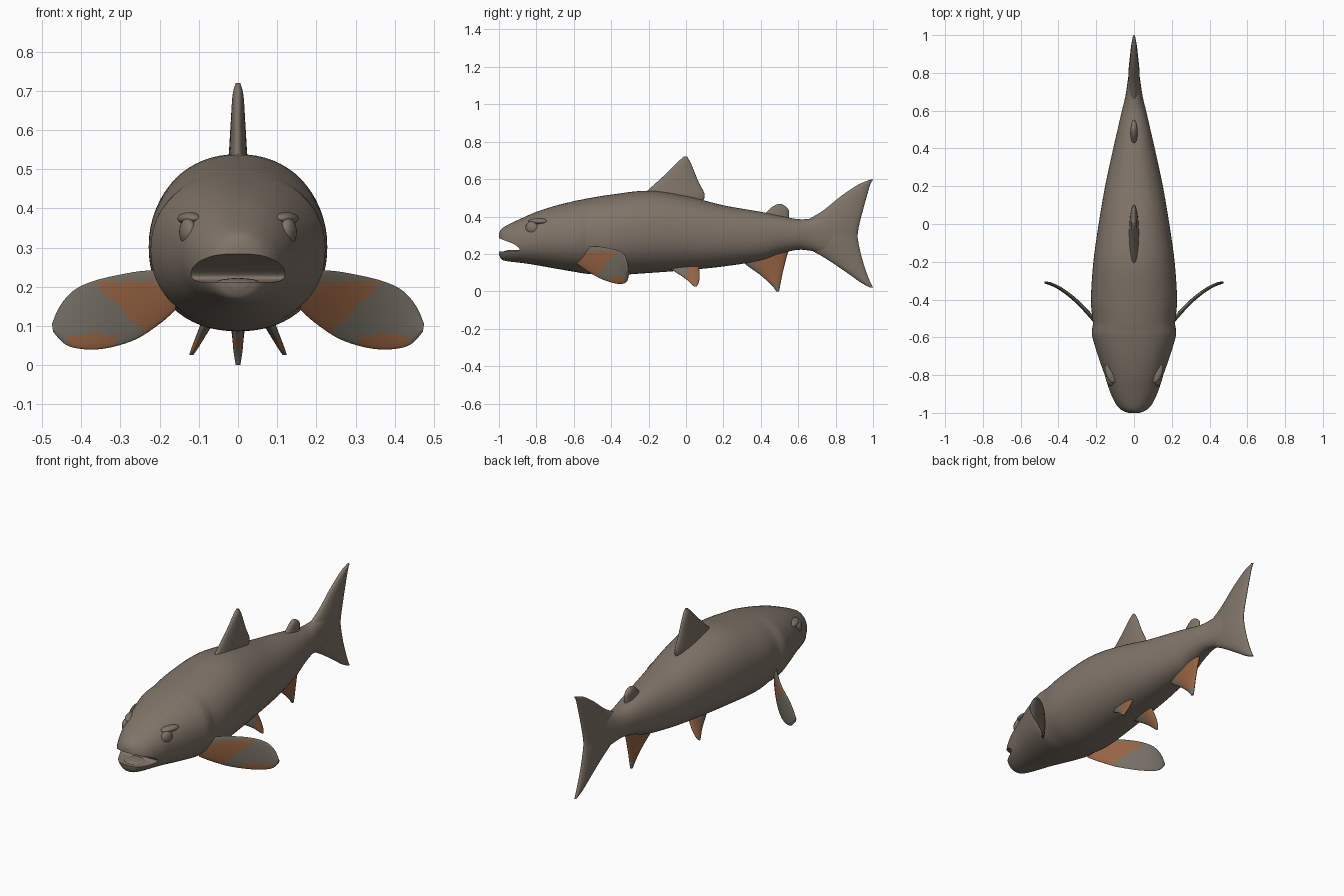
import bpy, bmesh
from math import sin, cos, pi

if "Cube" in bpy.data.objects:
    bpy.data.objects.remove(bpy.data.objects["Cube"], do_unlink=True)


def material(name, rgb):
    m = bpy.data.materials.new(name)
    m.use_nodes = True
    m.diffuse_color = (*rgb, 1)
    m.node_tree.nodes["Principled BSDF"].inputs["Base Color"].default_value = (*rgb, 1)
    return m


SKIN = material("brown_grey_skin", (0.215, 0.175, 0.14))
GREY = material("fin_grey", (0.18, 0.16, 0.13))
ORANGE = material("fin_orange", (0.31, 0.125, 0.055))


def spline(rows, steps):
    """Catmull-Rom resampling of a list of equal-length tuples."""
    out = []
    for i in range(len(rows) - 1):
        p0, p1 = rows[max(i - 1, 0)], rows[i]
        p2, p3 = rows[i + 1], rows[min(i + 2, len(rows) - 1)]
        for s in range(steps):
            t = s / steps
            out.append([b + 0.5 * t * (c - a + t * (2 * a - 5 * b + 4 * c - d
                        + t * (3 * (b - c) + d - a)))
                        for a, b, c, d in zip(p0, p1, p2, p3)])
    return out + [list(rows[-1])]


def finish(obj, angle=50):
    bpy.ops.object.select_all(action='DESELECT')
    obj.select_set(True)
    bpy.context.view_layer.objects.active = obj
    bpy.ops.object.shade_smooth_by_angle(angle=angle * pi / 180)


def loft(name, rings, mats, rule=None):
    """Skin a list of closed rings and cap both ends."""
    bm = bmesh.new()
    loops = [[bm.verts.new(p) for p in ring] for ring in rings]
    n = len(loops[0])
    for a, b in zip(loops, loops[1:]):
        for k in range(n):
            bm.faces.new((a[k], a[(k + 1) % n], b[(k + 1) % n], b[k]))
    bm.faces.new(loops[0])
    bm.faces.new(loops[-1])
    bmesh.ops.recalc_face_normals(bm, faces=bm.faces)
    if rule:
        bm.normal_update()
        for f in bm.faces:
            f.material_index = int(rule(f.calc_center_median(), f.normal))
    mesh = bpy.data.meshes.new(name)
    bm.to_mesh(mesh)
    bm.free()
    obj = bpy.data.objects.new(name, mesh)
    bpy.context.collection.objects.link(obj)
    for m in mats:
        mesh.materials.append(m)
    finish(obj)
    return obj


def fin(name, rows, place, mats, rule=None, n=36):
    """Rows: leading point, trailing point, half thickness; lens sections."""
    rings = []
    for a0, a1, b0, b1, thick in spline(rows, 10):
        ring = []
        for k in range(n):
            ang = 2 * pi * k / n
            t = (1 - cos(ang)) / 2
            ring.append(place(a0 + (b0 - a0) * t, a1 + (b1 - a1) * t, thick * sin(ang)))
        rings.append(ring)
    return loft(name, rings, mats, rule)


def upright(y, z, off):
    return (off, y, z)


# Body: y, bottom, top, half width
stations = [
    (-1.0, .195, .31, .035), (-.985, .17, .335, .068), (-.95, .16, .357, .098),
    (-.88, .152, .39, .13), (-.8, .14, .425, .155), (-.7, .122, .457, .19),
    (-.6, .105, .482, .22), (-.56, .098, .49, .222), (-.52, .093, .498, .218),
    (-.4, .086, .517, .228), (-.2, .098, .538, .215), (0, .113, .51, .187),
    (.2, .133, .46, .153), (.4, .165, .425, .11), (.5, .2, .405, .087),
    (.6, .222, .386, .064), (.68, .215, .39, .045), (.78, .2, .405, .03),
    (.88, .25, .35, .012)]


def squash(v):
    return abs(v) ** 0.92 * (1 if v > 0 else -1)


rings = []
for y, low, high, half in spline(stations, 5):
    mid, tall = (low + high) / 2, (high - low) / 2
    rings.append([(half * squash(cos(2 * pi * k / 64)), y,
                   mid + tall * squash(sin(2 * pi * k / 64))) for k in range(64)])
body = loft("body", rings, [SKIN])

# Open mouth cut through the snout
notch = spline([(-1.05, .29), (-1.0, .283), (-.97, .272), (-.92, .252), (-.892, .23),
                (-.9, .217), (-.95, .212), (-1.05, .212)], 4)
cutter = loft("mouth_cutter", [[(x, y, z) for y, z in notch] for x in (-.3, .3)], [SKIN])
cutter.hide_render = True
cut = body.modifiers.new("mouth", 'BOOLEAN')
cut.operation = 'DIFFERENCE'
cut.solver = 'EXACT'
cut.object = cutter
bpy.context.view_layer.objects.active = body
bpy.ops.object.modifier_apply(modifier="mouth")
bpy.data.objects.remove(cutter, do_unlink=True)
finish(body, 40)


def ball(name, loc, size, turn=0):
    bpy.ops.mesh.primitive_uv_sphere_add(segments=24, ring_count=16, location=loc,
                                         rotation=(0, 0, turn))
    obj = bpy.context.object
    obj.name = name
    obj.scale = size
    obj.data.materials.append(SKIN)
    finish(obj)


# Eyes, brows and tongue
for side, word in ((1, "left"), (-1, "right")):
    ball(word + "_eye", (side * .128, -.825, .34), (.02, .034, .034), side * -.35)
    ball(word + "_brow", (side * .124, -.79, .374), (.026, .055, .016), side * -.35)
ball("tongue", (0, -.92, .208), (.06, .06, .014))

# Tail, dorsal and adipose fins
fin("tail_fin", [
    (.985, .02, 1.0, .02, .006), (.93, .05, .985, .05, .012), (.86, .1, .965, .1, .018),
    (.74, .18, .94, .18, .024), (.62, .25, .922, .26, .03), (.6, .3, .918, .3, .03),
    (.62, .36, .925, .35, .03), (.73, .43, .945, .43, .024), (.83, .51, .967, .51, .018),
    (.92, .57, .985, .57, .012), (.985, .597, 1.0, .597, .006)], upright, [SKIN])
fin("dorsal_fin", [
    (-.25, .5, .08, .465, .03), (-.19, .553, .1, .515, .024), (-.1, .635, .065, .59, .019),
    (-.04, .695, .028, .68, .014), (-.012, .72, .006, .72, .006)], upright, [SKIN])
fin("adipose_fin", [
    (.41, .4, .55, .38, .02), (.45, .442, .55, .43, .018), (.475, .46, .535, .452, .014),
    (.495, .468, .512, .466, .006)], upright, [SKIN])

# Anal fin with an orange rear panel
fin("anal_fin", [
    (.28, .18, .56, .24, .03), (.33, .135, .543, .2, .024), (.4, .085, .522, .12, .017),
    (.46, .03, .507, .05, .012), (.482, 0, .498, 0, .006)], upright, [GREY, ORANGE],
    lambda c, n: c.z > .045 and c.y > .37 + (.14 - c.z) * .75)

# Paired pelvic and pectoral fins
pelvic = [
    (-.1, .13, .07, .17, .02), (-.06, .105, .07, .13, .017), (0, .065, .073, .08, .012),
    (.03, .037, .067, .042, .008), (.045, .025, .056, .025, .005)]
pectoral = [
    (.16, .235, .16, .14, .014), (.23, .241, .2, .105, .017), (.3, .231, .26, .066, .015),
    (.37, .214, .33, .044, .012), (.42, .19, .39, .04, .01), (.455, .15, .44, .052, .008),
    (.475, .105, .472, .085, .005)]


def pectoral_rule(c, n):
    x = abs(c.x)
    base = x < .245 + (c.z - .09) and c.z < .213
    tip = n.y < 0 and c.z < .078 and .31 < x < .435
    return base or tip


for side, word in ((1, "left"), (-1, "right")):
    fin(word + "_pelvic_fin", pelvic,
        lambda y, z, off: (side * (.082 + (.1 - z) * .5 + off), y, z),
        [GREY, ORANGE], lambda c, n: c.y > .005 and c.z > .04)
    fin(word + "_pectoral_fin", pectoral,
        lambda x, z, off: (side * x, -.31 - .25 * (max(.475 - x, 0) / .305) ** 1.6 + off, z),
        [GREY, ORANGE], pectoral_rule)
